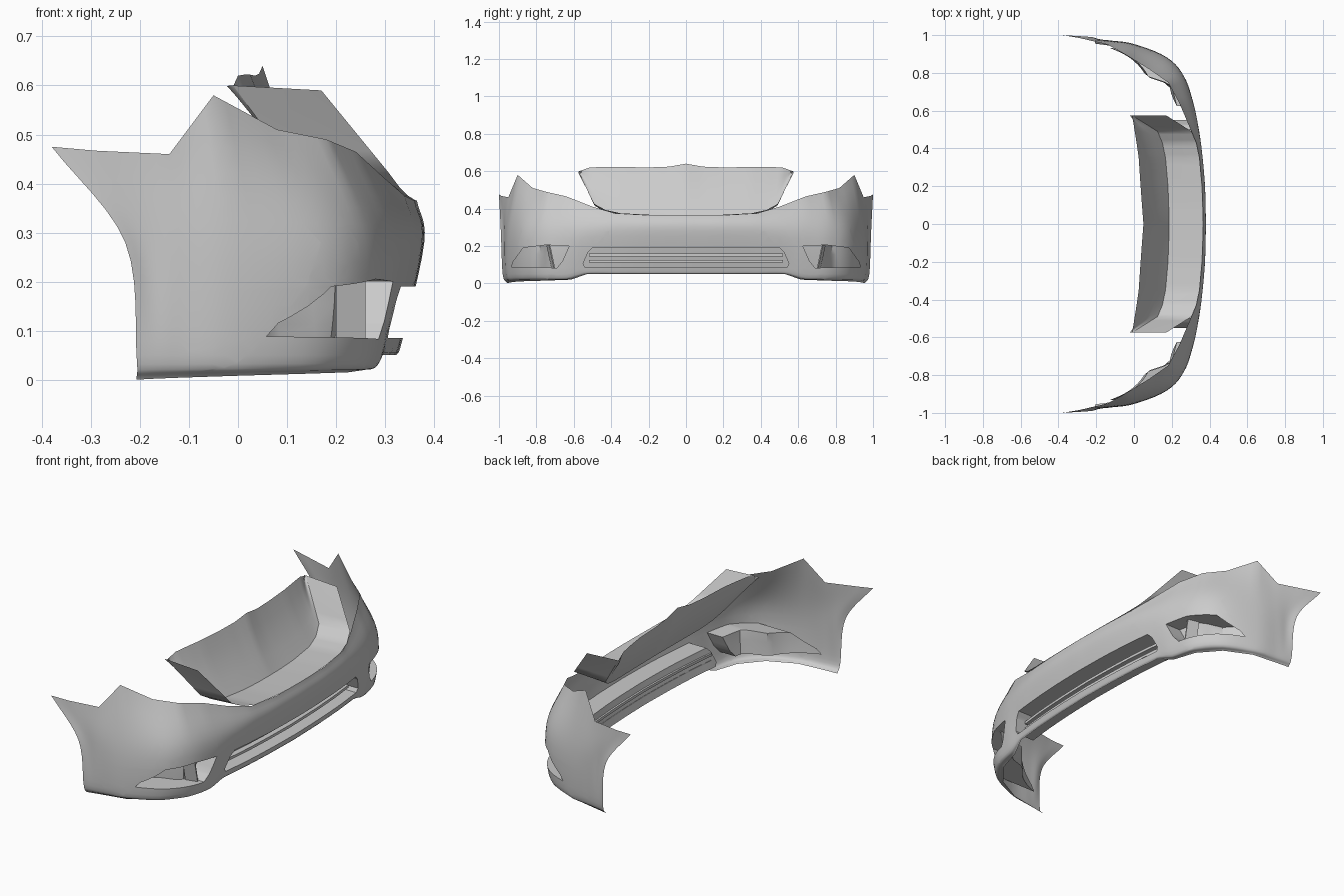
import bpy, bmesh, math
from mathutils import Vector

if "Cube" in bpy.data.objects:
    bpy.data.objects.remove(bpy.data.objects["Cube"], do_unlink=True)

grey = bpy.data.materials.new("plain_grey")
grey.use_nodes = True
COLOUR = (0.6, 0.6, 0.6, 1)
grey.diffuse_color = COLOUR
grey.node_tree.nodes["Principled BSDF"].inputs["Base Color"].default_value = COLOUR


def catmull(points, steps):
    """Smooth curve through the given points."""
    p = [Vector(q) for q in points]
    p = [2 * p[0] - p[1]] + p + [2 * p[-1] - p[-2]]
    out = []
    for a, b, c, d in zip(p, p[1:], p[2:], p[3:]):
        for i in range(steps):
            t = i / steps
            out.append(0.5 * (2 * b + (c - a) * t + (2 * a - 5 * b + 4 * c - d) * t * t
                              + (3 * b - a - 3 * c + d) * t ** 3))
    return out + [p[-2]]


def straight(points, steps):
    """Polyline through the given points with sharp corners."""
    p = [Vector(q) for q in points]
    out = [a.lerp(b, i / steps) for a, b in zip(p, p[1:]) for i in range(steps)]
    return out + [p[-1]]


def loft(bm, rows, closed=False):
    grid = [[bm.verts.new(v) for v in row] for row in rows]
    pairs = list(zip(grid, grid[1:])) + ([(grid[-1], grid[0])] if closed else [])
    for r, s in pairs:
        for i in range(len(r) - 1):
            bm.faces.new((r[i], r[i + 1], s[i + 1], s[i]))


def finish(bm, name, angle=35):
    """Turn half of a part into a mirrored, shaded object."""
    bmesh.ops.remove_doubles(bm, verts=bm.verts, dist=0.0004)
    bmesh.ops.recalc_face_normals(bm, faces=bm.faces)
    if sum(f.normal.x * f.calc_area() for f in bm.faces) < 0:
        bmesh.ops.reverse_faces(bm, faces=bm.faces)
    mesh = bpy.data.meshes.new(name)
    bm.to_mesh(mesh)
    bm.free()
    mesh.materials.append(grey)
    ob = bpy.data.objects.new(name, mesh)
    bpy.context.collection.objects.link(ob)
    mod = ob.modifiers.new("mirror", 'MIRROR')
    mod.use_axis = (False, True, False)
    mod.merge_threshold = 0.001
    bpy.ops.object.select_all(action='DESELECT')
    ob.select_set(True)
    bpy.context.view_layer.objects.active = ob
    bpy.ops.object.shade_smooth_by_angle(angle=math.radians(angle))
    return ob


def cut_pocket(bm, outline, depth):
    """Cut a convex (y, z) outline through the skin and push it back."""
    ys, zs = zip(*outline)

    def near(f):
        c = f.calc_center_median()
        return (min(ys) - .08 < c.y < max(ys) + .08 and min(zs) - .08 < c.z < max(zs) + .08
                and c.x > -.1)
    edges = list(zip(outline, outline[1:] + outline[:1]))
    for (y0, z0), (y1, z1) in edges:
        faces = [f for f in bm.faces if near(f)]
        geom = faces + list({e for f in faces for e in f.edges}) + \
            list({v for f in faces for v in f.verts})
        bmesh.ops.bisect_plane(bm, geom=geom, dist=1e-5, plane_co=(0, y0, z0),
                               plane_no=(0, z1 - z0, y0 - y1))

    def inside(f):
        c = f.calc_center_median()
        return near(f) and all((c.y - y0) * (z1 - z0) - (c.z - z0) * (y1 - y0) > 0
                               for (y0, z0), (y1, z1) in edges)
    region = [f for f in bm.faces if inside(f)]
    res = bmesh.ops.extrude_face_region(bm, geom=region)
    for v in res["geom"]:
        if isinstance(v, bmesh.types.BMVert):
            v.co.x -= depth(v.co.y)
    old = [f for f in region if f.is_valid]
    bmesh.ops.delete(bm, geom=old, context='FACES')
    middle = [f for f in bm.faces if all(abs(v.co.y) < 1e-4 for v in f.verts)]
    bmesh.ops.delete(bm, geom=middle, context='FACES')


# Bumper skin: four rails from the centre line round to the wheel arch
top = [(.365, 0, .365), (.36, .2, .365), (.34, .38, .375), (.3, .5, .41), (.24, .64, .465),
       (.18, .75, .49), (.08, .82, .51), (-.05, .9, .58), (-.14, .95, .46),
       (-.29, .985, .467), (-.38, 1, .475)]
belt = [(.38, 0), (.375, .2), (.36, .38), (.34, .52), (.31, .65), (.26, .78), (.17, .875),
        (0, .945), (-.12, .968), (-.19, .975), (-.23, .99)]
low = [(.335, 0), (.33, .2), (.32, .38), (.305, .53), (.29, .64), (.255, .77), (.16, .88),
       (0, .95), (-.12, .968), (-.17, .975), (-.207, .98)]
foot = [.05, .05, .05, .05, .02, .015, .012, .008, .004, .002, 0]
STEPS = 5
rails = [
    straight(top, STEPS),
    catmull([(x, y, .28) for x, y in belt], STEPS),
    catmull([(x, y, .08 if z > .03 else .05) for (x, y), z in zip(low, foot)], STEPS),
    straight([(x - (.012 if z > .03 else .03 * max(0, min(1, x * 5))), y - (0 if z > .03 else .025), z)
              for (x, y), z in zip(low, foot)], STEPS),
]
columns = [catmull(c, 6) for c in zip(*rails)]
bm = bmesh.new()
loft(bm, columns)

# Lower intake and lamp recess
intake = [(-.1, .19), (.5, .19), (.525, .165), (.55, .105), (.54, .085), (-.1, .085)]
lamp = [(.625, .2), (.75, .205), (.87, .19), (.925, .115), (.933, .088), (.69, .083), (.66, .12)]
cut_pocket(bm, intake, lambda y: .1)
cut_pocket(bm, lamp, lambda y: .09 if y < .74 else .09 + .1 * min(1, (y - .74) / .04))
finish(bm, "bumper_skin")

# Intake slats
bm = bmesh.new()
for z in (.118, .152):
    path = catmull([(x - .03, y * .98, z) for x, y in low[:4]], 5)
    section = [(0, -.007), (0, .007), (-.06, .007), (-.06, -.007)]
    loft(bm, [[p + Vector((dx, 0, dz)) for p in path] for dx, dz in section], True)
finish(bm, "intake_slats")

# Leaning divider in each lamp recess
bm = bmesh.new()
section = [(.2, .715), (.26, .7), (.26, .706), (.2, .721)]
loft(bm, [[Vector((x, y, .083)), Vector((x, y + .025, .202))] for x, y in section], True)
finish(bm, "lamp_divider")

# Upper grille: deep U-shaped rim, closed by a leaning back panel
rim = [(.365, 0, .365), (.364, .09, .365), (.36, .2, .367), (.347, .35, .375),
       (.33, .43, .392), (.305, .49, .425), (.17, .575, .59)]
crest = [(.05, 0, .64), (.043, .09, .624), (.035, .2, .62), (.025, .35, .622),
         (.012, .44, .622), (0, .515, .62), (-.01, .575, .598)]
front = straight(rim, 4)
back = [p - Vector((.18, 0, .015 - .025 * max(0, (p.z - .365) / .225))) for p in front]
bm = bmesh.new()
loft(bm, [front, [a.lerp(b, .5) for a, b in zip(front, back)], back])
finish(bm, "grille_rim")

bm = bmesh.new()
upper = straight(crest, 4)
loft(bm, [[a.lerp(b, t) - Vector((.05 * t * (1 - t), 0, 0)) for a, b in zip(back, upper)]
          for t in (0, .25, .5, .75, 1)])
finish(bm, "grille_back_panel")
